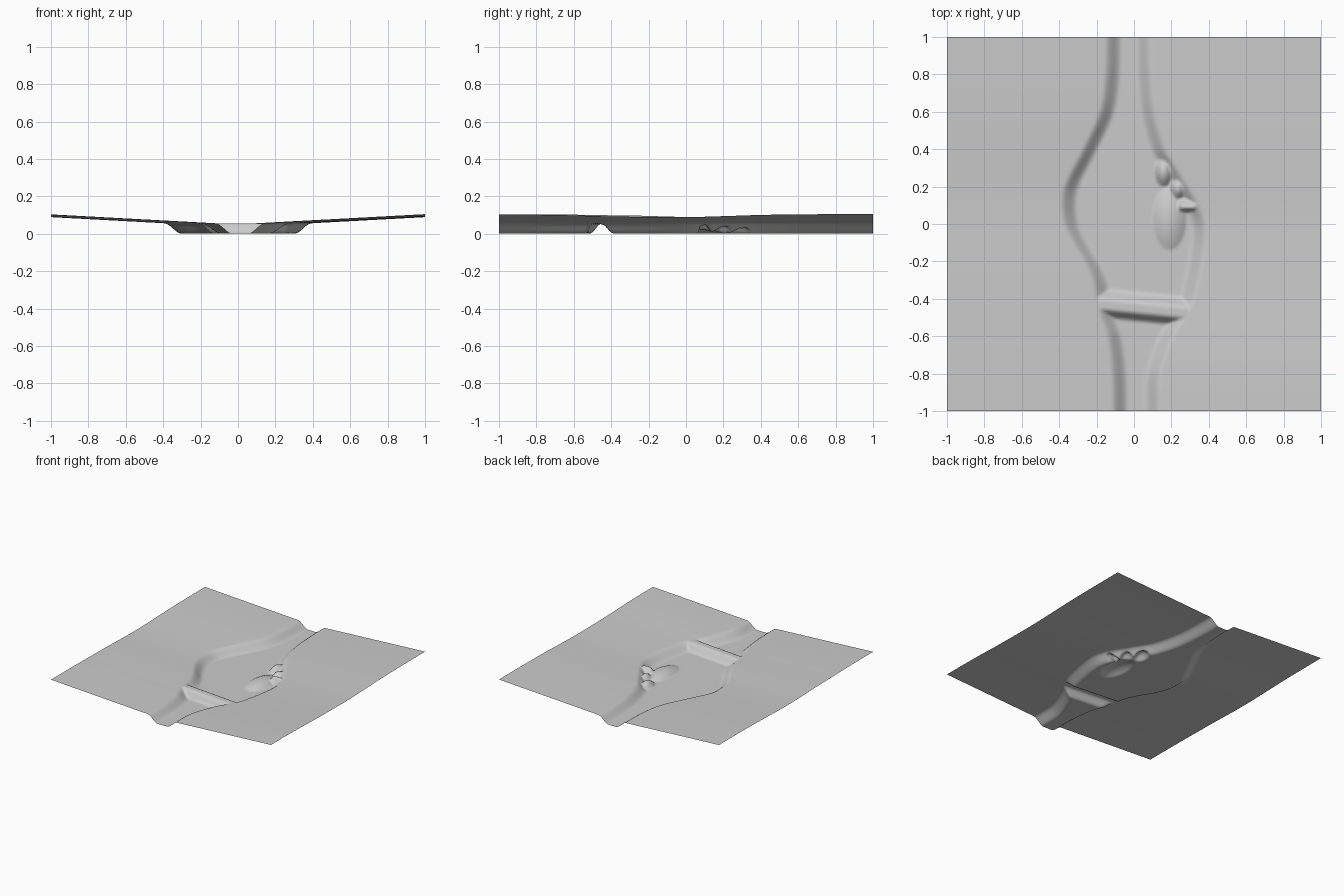
import bpy, bmesh, math

if "Cube" in bpy.data.objects:
    bpy.data.objects.remove(bpy.data.objects["Cube"])

# Mid-slope lines of the two river banks: (y, x)
LEFT = [(-1, -.075), (-.8, -.08), (-.6, -.105), (-.5, -.14), (-.4, -.165), (-.3, -.185),
        (-.2, -.23), (-.1, -.29), (0, -.335), (.1, -.348), (.2, -.335), (.4, -.235),
        (.6, -.145), (.8, -.115), (1, -.11)]
RIGHT = [(-1, .10), (-.8, .105), (-.6, .175), (-.5, .235), (-.4, .285), (-.3, .31),
         (-.2, .33), (-.1, .345), (0, .345), (.1, .31), (.2, .25), (.3, .19),
         (.4, .13), (.6, .075), (.8, .055), (1, .05)]
BANK = 0.056      # bank height
HALF = 0.047      # half width of the bank slope
N = 180


def smooth(a, b, v):
    t = max(0.0, min(1.0, (v - a) / (b - a)))
    return t * t * (3 - 2 * t)


def curve(pts, y):
    # Cubic Hermite interpolation through the bank points
    n = len(pts)
    i = 0
    while i < n - 2 and y > pts[i + 1][0]:
        i += 1

    def slope(k):
        a, b = pts[max(k - 1, 0)], pts[min(k + 1, n - 1)]
        return (b[1] - a[1]) / (b[0] - a[0])
    (y0, x0), (y1, x1) = pts[i], pts[i + 1]
    h = y1 - y0
    t = (y - y0) / h
    return ((2 * t**3 - 3 * t**2 + 1) * x0 + (t**3 - 2 * t**2 + t) * h * slope(i)
            + (3 * t**2 - 2 * t**3) * x1 + (t**3 - t**2) * h * slope(i + 1))


def mound(x, y, cx, cy, rx, ry, h):
    r2 = ((x - cx) / rx) ** 2 + ((y - cy) / ry) ** 2
    return h * (1 - r2) if r2 < 1 else 0.0


def height(x, y, left, right):
    # Banks and gently rising land outside them
    d = max(left - x, x - right)
    z = BANK * smooth(-HALF, HALF, d) + 0.054 * max(0.0, d - HALF)
    # Dam across the river
    c = y + 0.425 + 0.1 * (x + 0.18)
    dam = 0.056 * smooth(-0.08, -0.025, c) * (1 - smooth(0.015, 0.085, c))
    dam *= smooth(-0.21, -0.185, x) * (1 - smooth(0.28, 0.315, x))
    # Silt bank, small mounds and a spit beside the right bank
    silt = max(mound(x, y, .19, .03, .09, .17, .034),
               mound(x, y, .16, .28, .05, .08, .045),
               mound(x, y, .235, .19, .045, .065, .048))
    spit = 0.056 * smooth(.06, .085, y) * (1 - smooth(.09, .15, y))
    spit *= smooth(.22, .26, x) * (1 - smooth(.32, .36, x))
    return max(z, dam, silt, spit)


# Terrain sheet with the river bed carved in
bm = bmesh.new()
rows = []
for j in range(N + 1):
    y = -1 + 2 * j / N
    l, r = curve(LEFT, y), curve(RIGHT, y)
    rows.append([bm.verts.new((-1 + 2 * i / N, y, height(-1 + 2 * i / N, y, l, r)))
                 for i in range(N + 1)])
for j in range(N):
    for i in range(N):
        f = bm.faces.new((rows[j][i], rows[j][i + 1], rows[j + 1][i + 1], rows[j + 1][i]))
        f.smooth = True
mesh = bpy.data.meshes.new("river_terrain")
bm.to_mesh(mesh)
bm.free()
bpy.context.collection.objects.link(bpy.data.objects.new("river_terrain", mesh))
